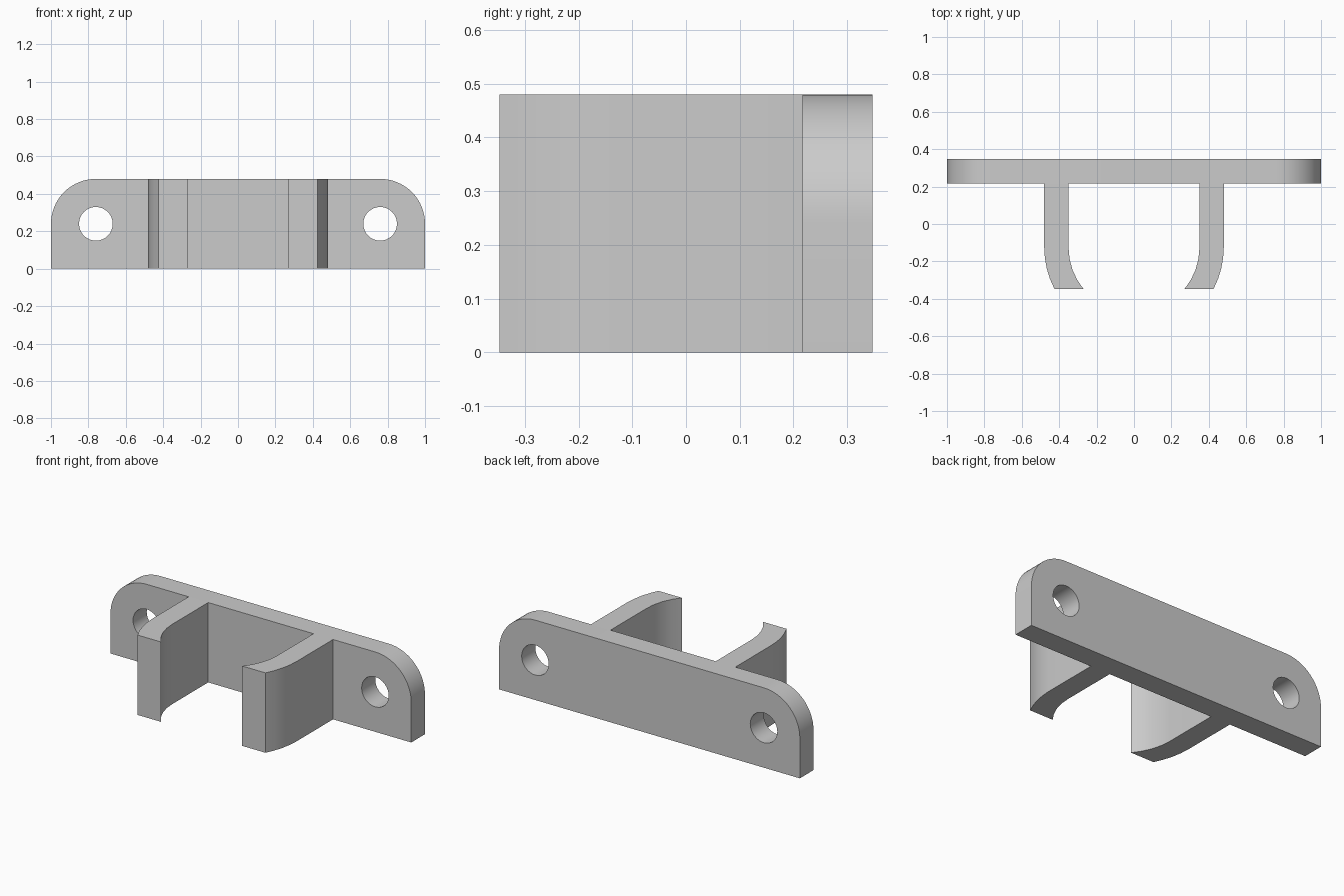
import bpy
from math import sin, cos, pi, radians, asin, sqrt

if "Cube" in bpy.data.objects:
    bpy.data.objects.remove(bpy.data.objects["Cube"], do_unlink=True)

HEIGHT = 0.48
BACK = 0.347

grey = bpy.data.materials.new("plain_grey")
grey.use_nodes = True
grey.diffuse_color = (0.6, 0.6, 0.6, 1)
grey.node_tree.nodes["Principled BSDF"].inputs["Base Color"].default_value = (0.6, 0.6, 0.6, 1)


def arc(cx, cy, r, start, end, steps):
    angles = [start + (end - start) * i / steps for i in range(steps + 1)]
    return [(cx + r * cos(a), cy + r * sin(a)) for a in angles]


def extruded(name, outlines, depth, location, tilt=0):
    """Solid from closed flat outlines; inner outlines become holes."""
    curve = bpy.data.curves.new(name, "CURVE")
    curve.dimensions = "2D"
    curve.fill_mode = "BOTH"
    curve.extrude = depth / 2
    for points in outlines:
        spline = curve.splines.new("POLY")
        spline.points.add(len(points) - 1)
        for point, (x, y) in zip(spline.points, points):
            point.co = (x, y, 0, 1)
        spline.use_cyclic_u = True
    obj = bpy.data.objects.new(name, curve)
    bpy.context.collection.objects.link(obj)
    obj.location = location
    obj.rotation_euler.x = tilt
    bpy.ops.object.select_all(action="DESELECT")
    obj.select_set(True)
    bpy.context.view_layer.objects.active = obj
    bpy.ops.object.convert(target="MESH")
    # Weld the caps to the walls
    bpy.ops.object.mode_set(mode="EDIT")
    bpy.ops.mesh.select_all(action="SELECT")
    bpy.ops.mesh.remove_doubles(threshold=0.0001)
    bpy.ops.mesh.normals_make_consistent(inside=False)
    bpy.ops.object.mode_set(mode="OBJECT")
    obj.data.materials.clear()
    obj.data.materials.append(grey)
    bpy.ops.object.shade_smooth_by_angle(angle=radians(30))
    return obj


# Mounting plate with rounded upper corners and two screw holes
R = HEIGHT / 2
HOLE_X = 1 - R
plate = [(-1, 0), (1, 0)]
plate += arc(HOLE_X, R, R, 0, pi / 2, 16) + arc(-HOLE_X, R, R, pi / 2, pi, 16)
holes = [arc(s * HOLE_X, R, 0.09, 0, 2 * pi, 32)[:-1] for s in (-1, 1)]
THICK = 0.13
extruded("mounting_plate", [plate] + holes, THICK, (0, BACK - THICK / 2, 0), pi / 2)

# Clip arms: straight from the plate, then curving inward to a flat tip
INNER, OUTER, BEND_Y = 0.35, 0.48, -0.125
DROP = BACK + BEND_Y
ROOT = BACK - THICK
outer = arc(0, BEND_Y, OUTER, 0, -asin(DROP / OUTER), 4)
inner = arc(0, BEND_Y, INNER, -asin(DROP / INNER), 0, 4)
profile = [(OUTER, ROOT)] + outer + inner + [(INNER, ROOT)]
for side, name in ((1, "left_clip_arm"), (-1, "right_clip_arm")):
    extruded(name, [[(side * x, y) for x, y in profile]], HEIGHT, (0, 0, HEIGHT / 2))
